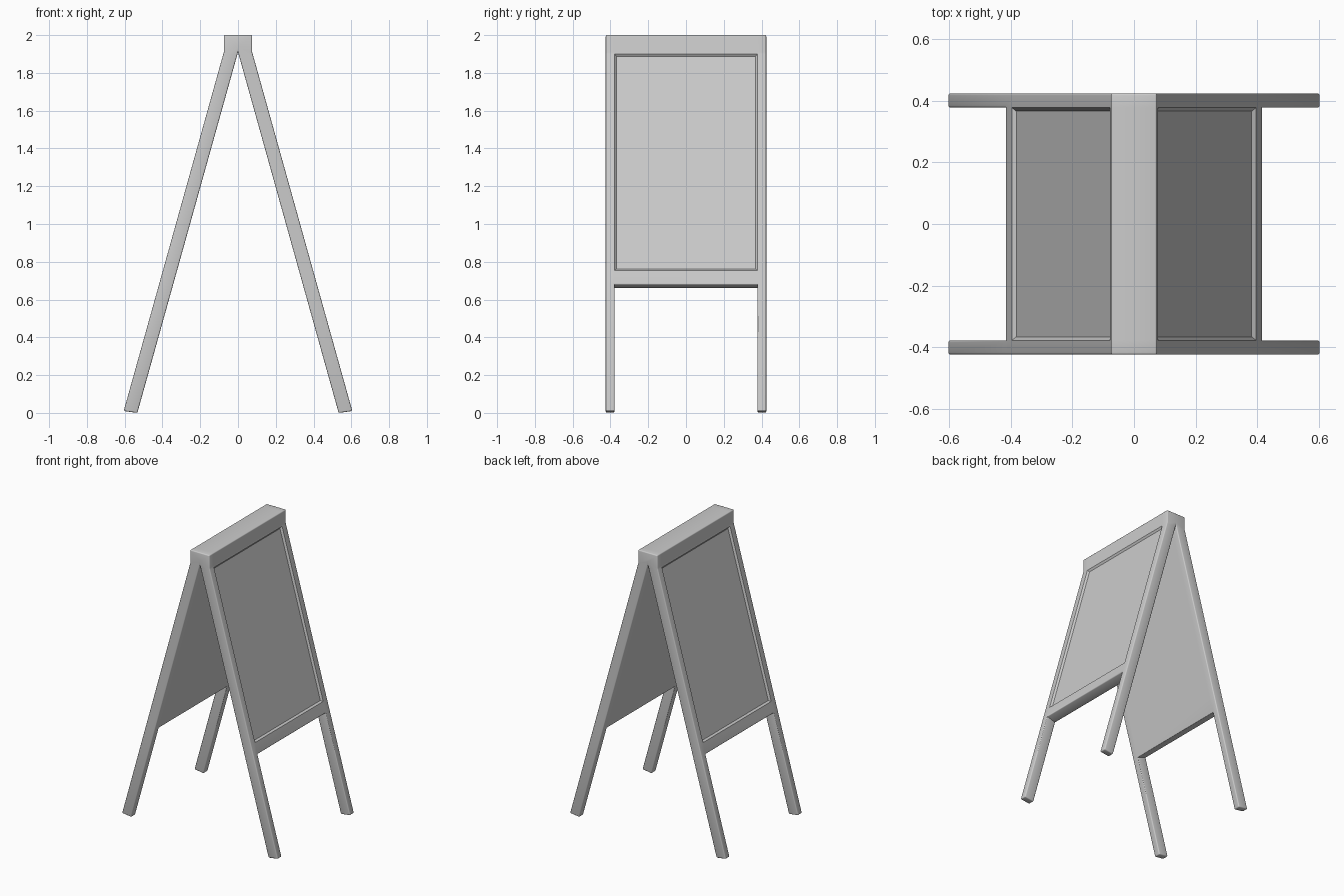
import bpy, bmesh, math

if "Cube" in bpy.data.objects:
    bpy.data.objects.remove(bpy.data.objects["Cube"])

SLOPE = 0.279            # lean of each leaf (x per unit z)
THICK = 0.075            # horizontal thickness of a leaf
JOIN, TOP = 1.91, 2.0    # underside and top of the hinge cap
YS = [-0.425, -0.378, 0.378, 0.425]
OUT_Z = [0.01, 0.68, 0.755, 1.9, JOIN]   # row heights on the outer surface
IN_Z = [0.0, 0.658, 0.755, 1.9, JOIN]    # row heights on the inner surface

bm = bmesh.new()


def face(*pts):
    return bm.faces.new([bm.verts.new(p) for p in pts])


def outer(s, i, j):
    return (s * (THICK + SLOPE * (JOIN - OUT_Z[i])), YS[j], OUT_Z[i])


def inner(s, i, j):
    return (s * SLOPE * (JOIN - IN_Z[i]), YS[j], IN_Z[i])


recesses = []
for s in (-1, 1):
    for i in range(4):
        # outer and inner surfaces of a leaf: two legs with a panel between
        for j in range(3):
            if i == 0 and j == 1:
                continue
            for surf in (outer, inner):
                f = face(surf(s, i, j), surf(s, i, j + 1), surf(s, i + 1, j + 1), surf(s, i + 1, j))
                if surf is outer and i == 2 and j == 1:
                    recesses.append(f)
        # side walls; the legs also have inward walls below the panel
        for j in ((0, 1, 2, 3) if i == 0 else (0, 3)):
            face(outer(s, i, j), inner(s, i, j), inner(s, i + 1, j), outer(s, i + 1, j))
    # feet and panel underside
    for j, i in ((0, 0), (1, 1), (2, 0)):
        face(outer(s, i, j), outer(s, i, j + 1), inner(s, i, j + 1), inner(s, i, j))
    # cap sides
    for a, b in zip(YS, YS[1:]):
        x = s * THICK
        face((x, a, JOIN), (x, b, JOIN), (x, b, TOP), (x, a, TOP))

# cap top and ends
for a, b in zip(YS, YS[1:]):
    face((-THICK, a, TOP), (THICK, a, TOP), (THICK, b, TOP), (-THICK, b, TOP))
for y in (YS[0], YS[3]):
    face((-THICK, y, JOIN), (0, y, JOIN), (THICK, y, JOIN), (THICK, y, TOP), (-THICK, y, TOP))

bmesh.ops.remove_doubles(bm, verts=bm.verts, dist=0.0005)
bmesh.ops.recalc_face_normals(bm, faces=bm.faces)

# shallow recessed poster area on each outer face
for f in recesses:
    bmesh.ops.inset_region(bm, faces=[f], thickness=0.016, depth=-0.012)

# softened outer edges
bm.normal_update()
sharp = [e for e in bm.edges if len(e.link_faces) == 2 and e.is_convex
         and e.calc_face_angle() > math.radians(50)]
bmesh.ops.bevel(bm, geom=sharp, offset=0.007, segments=3, profile=0.5,
                affect='EDGES', clamp_overlap=True)

mesh = bpy.data.meshes.new("folding_board_sign")
bm.to_mesh(mesh)
bm.free()
sign = bpy.data.objects.new("folding_board_sign", mesh)
bpy.context.collection.objects.link(sign)
bpy.context.view_layer.objects.active = sign
sign.select_set(True)
bpy.ops.object.shade_smooth_by_angle(angle=math.radians(35))
